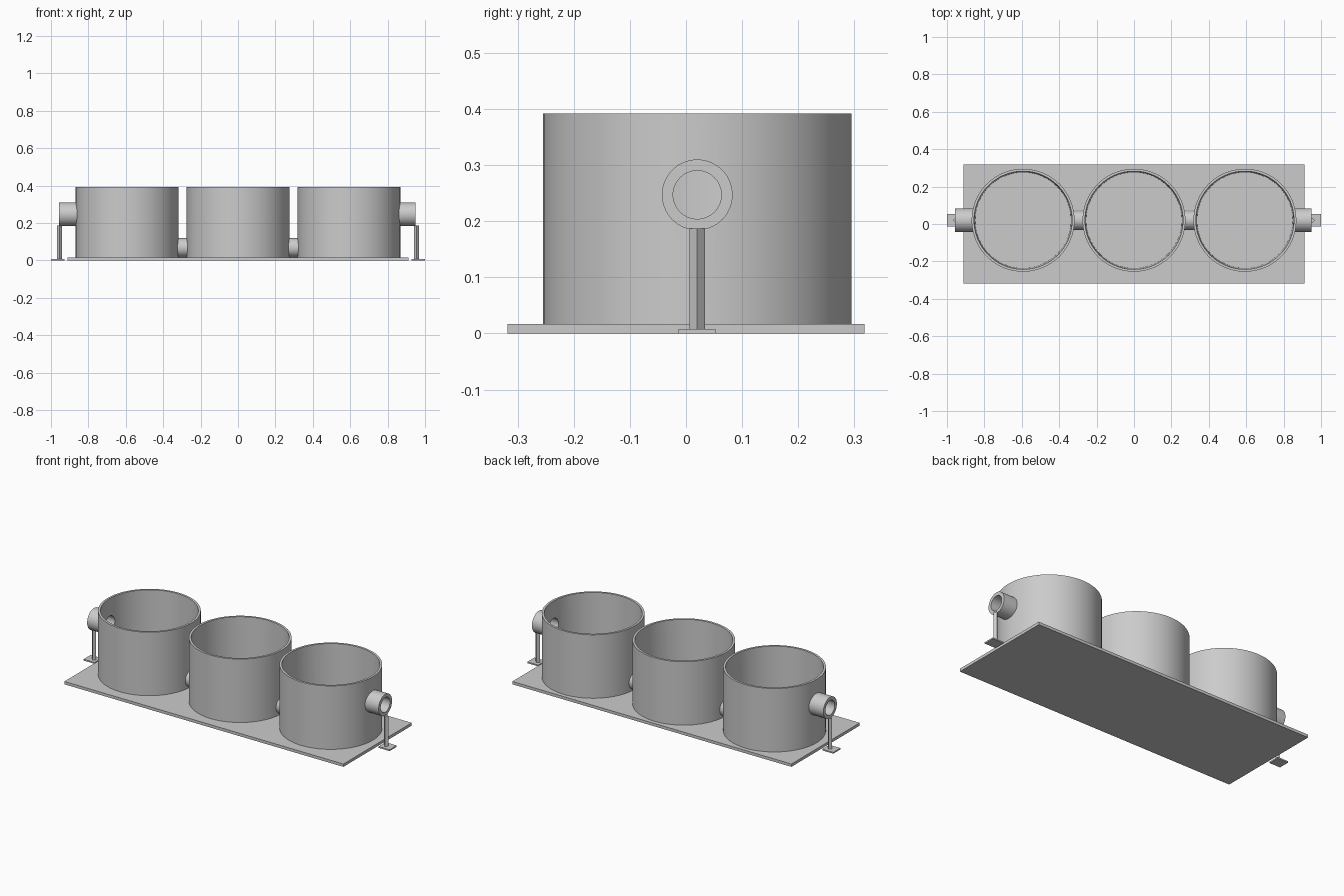
import bpy, math
from mathutils import Matrix, Vector

old = bpy.data.objects.get("Cube")
if old:
    bpy.data.objects.remove(old, do_unlink=True)

grey = bpy.data.materials.new("plain grey")
grey.use_nodes = True
COLOUR = (0.6, 0.6, 0.6, 1)
grey.diffuse_color = COLOUR
for node in grey.node_tree.nodes:
    if node.type == 'BSDF_PRINCIPLED':
        node.inputs["Base Color"].default_value = COLOUR

Y = 0.02             # centre line of the tanks and pipes
SPACING = 0.593      # distance between tank centres
END_Z, LINK_Z = 0.247, 0.068
ALONG_X = Matrix.Rotation(math.pi / 2, 4, 'Y')


def activate(ob):
    bpy.ops.object.select_all(action='DESELECT')
    ob.select_set(True)
    bpy.context.view_layer.objects.active = ob


def smooth(ob):
    activate(ob)
    bpy.ops.object.shade_smooth_by_angle(angle=math.radians(30))


def lathe(name, profile, place, closed=False, steps=96):
    """Revolve (radius, height) points about z; a zero radius makes a pole."""
    verts, rings, faces = [], [], []
    for r, h in profile:
        n = 1 if r == 0 else steps
        rings.append([len(verts) + i for i in range(n)])
        for i in range(n):
            a = 2 * math.pi * i / steps
            verts.append(place @ Vector((r * math.cos(a), r * math.sin(a), h)))
    pairs = list(zip(rings, rings[1:]))
    if closed:
        pairs.append((rings[-1], rings[0]))
    for low, high in pairs:
        for i in range(steps):
            j = (i + 1) % steps
            if len(low) == 1:
                faces.append((low[0], high[j], high[i]))
            elif len(high) == 1:
                faces.append((low[i], low[j], high[0]))
            else:
                faces.append((low[i], low[j], high[j], high[i]))
    mesh = bpy.data.meshes.new(name)
    mesh.from_pydata(verts, [], faces)
    mesh.materials.append(grey)
    ob = bpy.data.objects.new(name, mesh)
    bpy.context.collection.objects.link(ob)
    return ob


def tube(name, outer, inner, x0, x1, z):
    """Hollow pipe lying along x."""
    place = Matrix.Translation((0, Y, z)) @ ALONG_X
    ob = lathe(name, [(outer, x0), (outer, x1), (inner, x1), (inner, x0)],
               place, closed=True, steps=64)
    smooth(ob)


def box(name, centre, size):
    bpy.ops.mesh.primitive_cube_add(size=1, location=centre)
    ob = bpy.context.object
    ob.name = name
    ob.scale = size
    ob.data.materials.append(grey)


def drill(ob, radius, x0, x1, z):
    """Cut a round port through a wall along x."""
    place = Matrix.Translation((0, Y, z)) @ ALONG_X
    cutter = lathe("port_cutter", [(0, x0), (radius, x0), (radius, x1), (0, x1)],
                   place, steps=64)
    cutter.hide_render = True
    activate(ob)
    mod = ob.modifiers.new("port", 'BOOLEAN')
    mod.operation = 'DIFFERENCE'
    mod.solver = 'EXACT'
    mod.object = cutter
    bpy.ops.object.modifier_apply(modifier=mod.name)
    bpy.data.objects.remove(cutter, do_unlink=True)


# Base plate
box("base_plate", (0, 0, 0.0085), (1.824, 0.637, 0.017))

# Open tanks with a slightly tapered inside
TANK = [(0, 0.015), (0.275, 0.015), (0.275, 0.392), (0.262, 0.392),
        (0.256, 0.022), (0, 0.022)]
for name, k in (("right_tank", -1), ("middle_tank", 0), ("left_tank", 1)):
    x = k * SPACING
    tank = lathe(name, TANK, Matrix.Translation((x, Y, 0)))
    if k <= 0:
        drill(tank, 0.036, x + 0.15, x + 0.35, LINK_Z)
    if k >= 0:
        drill(tank, 0.036, x - 0.35, x - 0.15, LINK_Z)
    if k:
        near, far = sorted((x + k * 0.15, x + k * 0.35))
        drill(tank, 0.043, near, far, END_Z)
    smooth(tank)

# Pipes, posts and feet on each side
for side, s, end in (("right", -1, 0.956), ("left", 1, 0.949)):
    a, b = sorted((s * 0.264, s * 0.329))
    tube(side + "_link_pipe", 0.051, 0.036, a, b, LINK_Z)
    a, b = sorted((s * 0.855, s * end))
    tube(side + "_end_pipe", 0.063, 0.043, a, b, END_Z)
    lathe(side + "_post", [(0, 0.004), (0.0135, 0.004), (0.0135, 0.187), (0, 0.187)],
          Matrix.Translation((s * 0.955, Y, 0)), steps=4)
    box(side + "_foot", (s * 0.964, Y, 0.004), (0.072, 0.066, 0.008))
